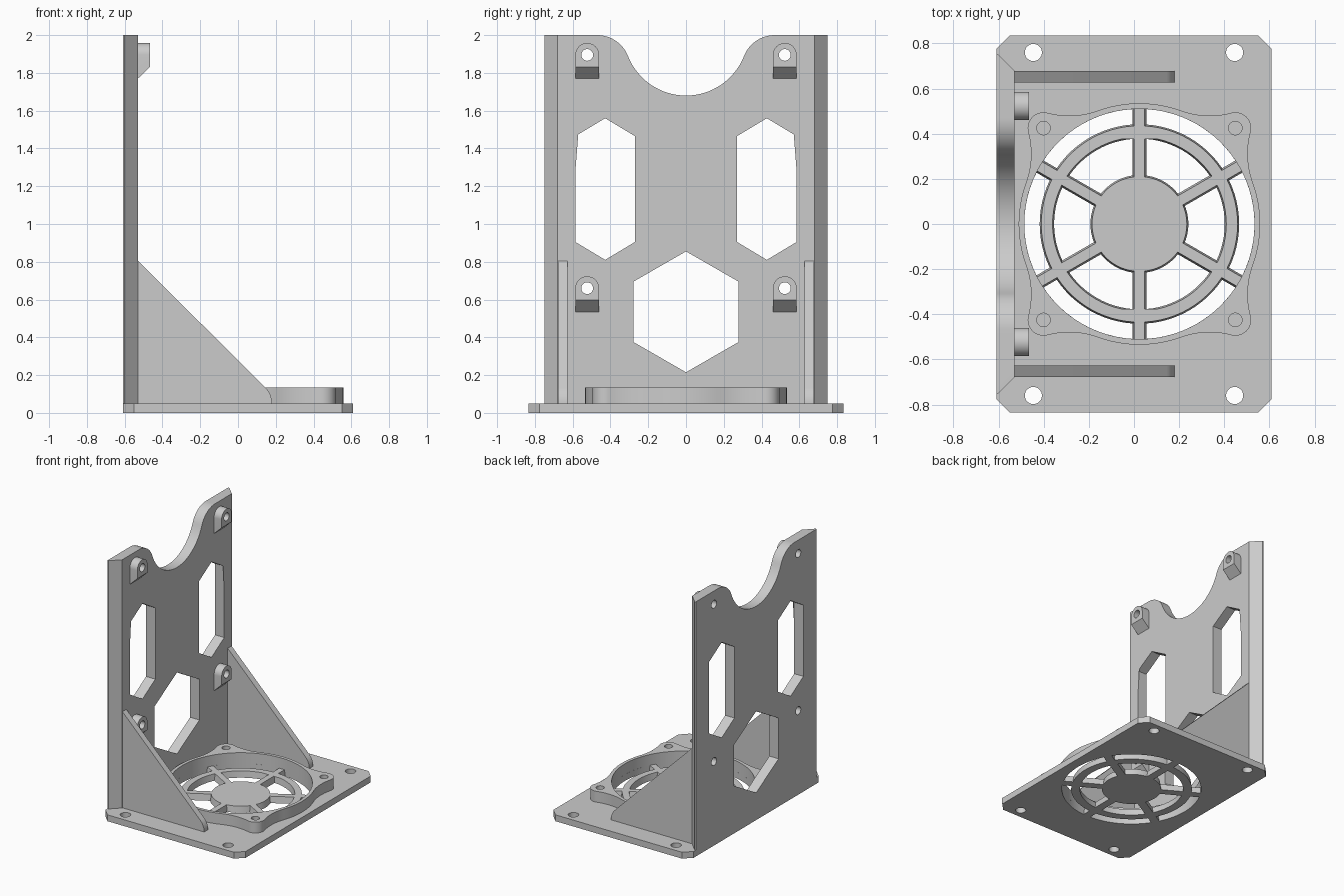
import bpy, bmesh
from math import sin, cos, asin, radians, degrees, atan2, hypot

if "Cube" in bpy.data.objects:
    bpy.data.objects.remove(bpy.data.objects["Cube"], do_unlink=True)

# One plain grey for the whole bracket
grey = bpy.data.materials.new("light_grey")
grey.use_nodes = True
grey.diffuse_color = (0.6, 0.6, 0.6, 1)
grey.node_tree.nodes["Principled BSDF"].inputs["Base Color"].default_value = grey.diffuse_color


def arc(cx, cy, r, a0, a1, n=12):
    angles = [radians(a0 + (a1 - a0) * i / n) for i in range(n + 1)]
    return [(cx + r * cos(a), cy + r * sin(a)) for a in angles]


def circle(cx, cy, r, n=32):
    return arc(cx, cy, r, 0, 360, n)


def clean(loop):
    # Drop repeated points, including a repeated end point
    return [p for i, p in enumerate(loop)
            if hypot(p[0] - loop[i - 1][0], p[1] - loop[i - 1][1]) > 1e-4]


def prism(name, loops, d0, d1, axes, shape=None):
    """Extrude an outline with holes from d0 to d1; axes orders (u, v, depth) as x, y, z."""
    curve = bpy.data.curves.new(name, "CURVE")
    curve.dimensions, curve.fill_mode, curve.extrude = "2D", "BOTH", 0.5
    for loop in loops:
        pts = clean(loop)
        spline = curve.splines.new("POLY")
        spline.points.add(len(pts) - 1)
        for point, (u, v) in zip(spline.points, pts):
            point.co = (u, v, 0, 1)
        spline.use_cyclic_u = True
    temp = bpy.data.objects.new(name + "_outline", curve)
    bpy.context.collection.objects.link(temp)
    graph = bpy.context.evaluated_depsgraph_get()
    mesh = bpy.data.meshes.new_from_object(temp.evaluated_get(graph))
    bpy.data.objects.remove(temp, do_unlink=True)
    bpy.data.curves.remove(curve)

    bm = bmesh.new()
    bm.from_mesh(mesh)
    bmesh.ops.remove_doubles(bm, verts=bm.verts, dist=1e-5)
    for v in bm.verts:
        uvd = (v.co.x, v.co.y, d0 if v.co.z < 0 else d1)
        v.co = [uvd[i] for i in axes]
    if shape:
        shape(bm)
    bmesh.ops.recalc_face_normals(bm, faces=bm.faces)
    bm.to_mesh(mesh)
    bm.free()
    mesh.name = name
    mesh.materials.clear()
    mesh.materials.append(grey)
    obj = bpy.data.objects.new(name, mesh)
    bpy.context.collection.objects.link(obj)
    bpy.ops.object.select_all(action="DESELECT")
    obj.select_set(True)
    bpy.context.view_layer.objects.active = obj
    bpy.ops.object.shade_smooth_by_angle()
    return obj


FLAT, UPRIGHT, SIDE = (0, 1, 2), (2, 0, 1), (0, 2, 1)
SIGNS = (-1, 1)
FAN_X, FAN_R = 0.024, 0.51
BASE_TOP = 0.05
BACK, FRONT = -0.61, -0.53


# Base plate with chamfered corners, screw holes and a cut-out fan grille
def opening(k, r1, r2, w):
    a, b = 30 + 60 * k, 90 + 60 * k
    o1, o2 = degrees(asin(w / r1)), degrees(asin(w / r2))
    return arc(FAN_X, 0, r1, a + o1, b - o1) + arc(FAN_X, 0, r2, b - o2, a + o2)


X, Y, C = 0.61, 0.835, 0.06
plate = [(X - C, -Y), (X, C - Y), (X, Y - C), (X - C, Y),
         (C - X, Y), (-X, Y - C), (-X, C - Y), (C - X, -Y)]
bottom, top = [], []
for k in range(6):
    bottom += [opening(k, 0.217, 0.378, 0.031), opening(k, 0.442, FAN_R, 0.031)]
    top += [opening(k, 0.21, 0.385, 0.023), opening(k, 0.435, FAN_R, 0.023)]
pairs = [pq for b, t in zip(bottom, top) for pq in zip(b, t)]


def draft_grille(bm):
    # The grille bars are slightly narrower at the top
    for v in bm.verts:
        if v.co.z > 0.01 and hypot(v.co.x - FAN_X, v.co.y) < FAN_R + 0.01:
            p, q = min(pairs, key=lambda pq: hypot(pq[0][0] - v.co.x, pq[0][1] - v.co.y))
            v.co.x, v.co.y = q


plate_holes = [circle(sx * 0.446, sy * 0.76, 0.038) for sx in SIGNS for sy in SIGNS]
prism("base_plate", [plate] + plate_holes + bottom, 0, BASE_TOP, FLAT, draft_grille)

# Raised fan frame: a ring flowing into four rounded screw lobes
RING, LOBE, LOBE_POS, START = 0.535, 0.07, 0.425, 20
FILLET = 0.375
fx, fy = (RING + FILLET) * cos(radians(START)), (RING + FILLET) * sin(radians(START))
turn = degrees(atan2(LOBE_POS - fy, LOBE_POS - fx))
quarter = (arc(fx, fy, FILLET, 180 + START, turn)
           + arc(LOBE_POS, LOBE_POS, LOBE, turn - 180, 270 - turn, 16)
           + arc(fy, fx, FILLET, 90 - turn, -90 - START)
           + arc(0, 0, RING, 90 - START, 90 + START))
frame = []
for k in range(4):
    c, s = cos(radians(90 * k)), sin(radians(90 * k))
    frame += [(FAN_X + u * c - v * s, u * s + v * c) for u, v in quarter]
lobe_holes = [circle(FAN_X + sx * LOBE_POS, sy * LOBE_POS, 0.03) for sx in SIGNS for sy in SIGNS]
prism("fan_frame", [frame, circle(FAN_X, 0, FAN_R, 96)] + lobe_holes, BASE_TOP, 0.135, FLAT)

# Upright panel with a scooped top, hexagonal windows and screw holes
SCOOP, SHOULDER, SHOULDER_Y, HALF = 0.33, 0.175, 0.47, 0.75
scoop_z, shoulder_z = 1.68 + SCOOP, 2 - SHOULDER
tilt = degrees(atan2(scoop_z - shoulder_z, SHOULDER_Y))
panel = ([(-HALF, BASE_TOP), (HALF, BASE_TOP), (HALF, 2)]
         + arc(SHOULDER_Y, shoulder_z, SHOULDER, 90, 180 - tilt, 16)
         + arc(0, scoop_z, SCOOP, -tilt, tilt - 180, 32)
         + arc(-SHOULDER_Y, shoulder_z, SHOULDER, tilt, 90, 16) + [(-HALF, 2)])


def hexagon(y, z, half_width, half_height, shoulder):
    return [(y, z + half_height), (y - half_width, z + shoulder), (y - half_width, z - shoulder),
            (y, z - half_height), (y + half_width, z - shoulder), (y + half_width, z + shoulder)]


def chamfer_sides(bm):
    # Leave a thin lip at the back, then slope the side edges in towards the front
    bmesh.ops.bisect_plane(bm, geom=bm.verts[:] + bm.edges[:] + bm.faces[:],
                           plane_co=(BACK + 0.01, 0, 0), plane_no=(1, 0, 0))
    for v in bm.verts:
        if v.co.x > FRONT - 0.01 and abs(v.co.y) > HALF - 0.01:
            v.co.y *= 0.68 / HALF


MOUNTS = [(s * 0.523, z) for s in SIGNS for z in (0.66, 1.895)]
windows = [hexagon(s * 0.428, 1.185, 0.158, 0.375, 0.28) for s in SIGNS]
windows.append(hexagon(0, 0.535, 0.278, 0.32, 0.16))
screw_holes = [circle(y, z, 0.031) for y, z in MOUNTS]
prism("back_panel", [panel] + windows + screw_holes, BACK, FRONT, UPRIGHT, chamfer_sides)

# Screw bosses: round-topped blocks with a sloped underside
for (y, z), hole in zip(MOUNTS, screw_holes):
    def slope(bm, z=z):
        for v in bm.verts:
            if v.co.x > FRONT + 0.01 and v.co.z < z - 0.1:
                v.co.z += 0.062
    boss = arc(y, z, 0.063, 0, 180, 20) + [(y - 0.063, z - 0.125), (y + 0.063, z - 0.125)]
    name = ("right" if y < 0 else "left") + ("_lower" if z < 1 else "_upper") + "_boss"
    prism(name, [boss, hole], FRONT, -0.465, UPRIGHT, slope)

# Triangular gussets bracing the panel, with a rounded toe
gusset = [(FRONT, BASE_TOP), (FRONT, 0.805)] + arc(0.06, 0.05, 0.12, 45, 0, 8)
for s, name in ((-1, "right_gusset"), (1, "left_gusset")):
    prism(name, [gusset], s * 0.628, s * 0.677, SIDE)
